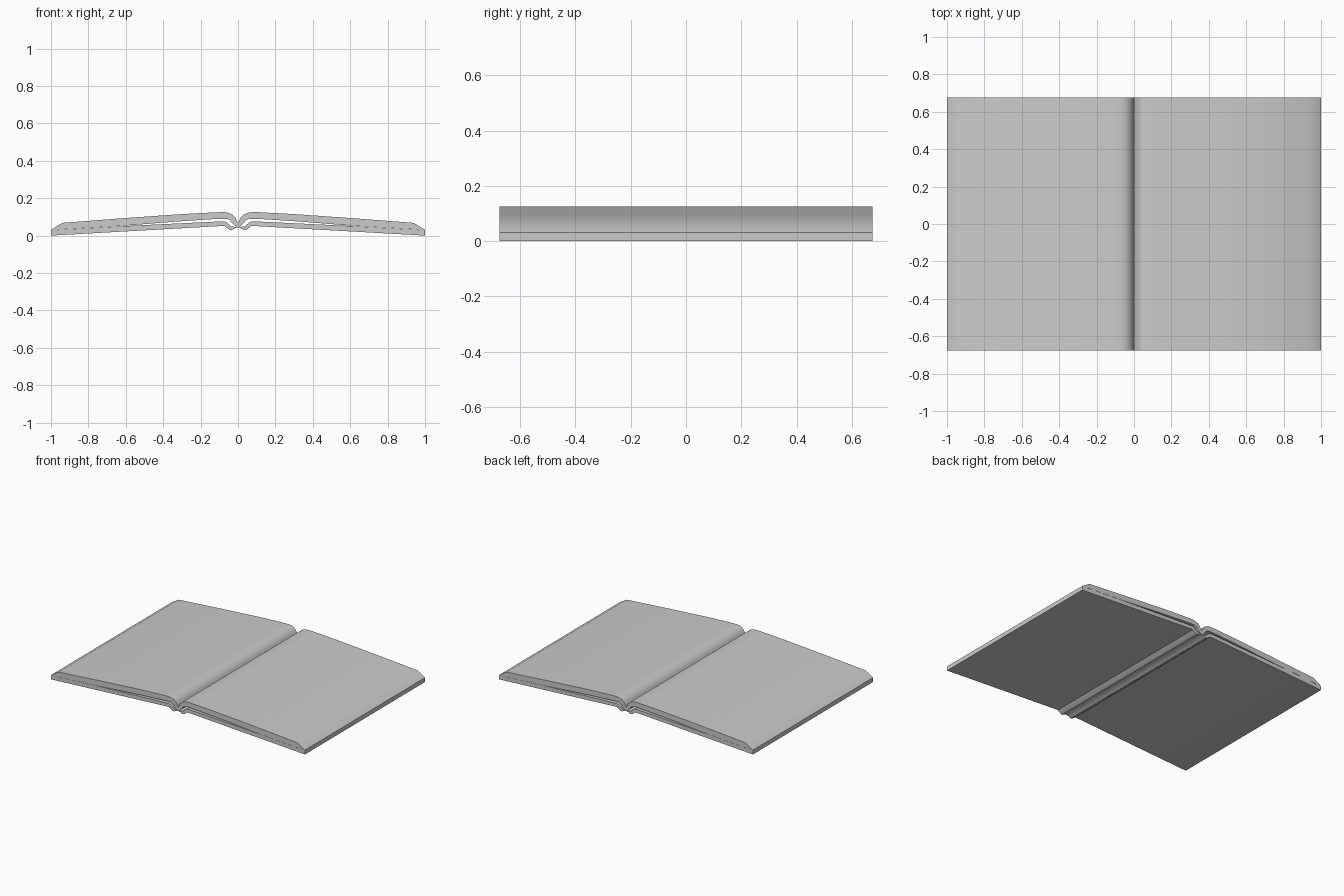
import bpy, bmesh, math

if "Cube" in bpy.data.objects:
    bpy.data.objects.remove(bpy.data.objects["Cube"])

HALF_DEPTH = 0.675


def extrude_profile(name, top, bottom):
    """Mirror half profiles (spine to edge) in x, then extrude along y."""
    full_top = [(-x, z) for x, z in reversed(top)] + top[1:]
    full_bottom = [(x, z) for x, z in reversed(bottom)] + [(-x, z) for x, z in bottom[1:]]
    outline = full_top + full_bottom
    bm = bmesh.new()
    front = [bm.verts.new((x, -HALF_DEPTH, z)) for x, z in outline]
    back = [bm.verts.new((x, HALF_DEPTH, z)) for x, z in outline]
    n = len(outline)
    caps = [bm.faces.new(front), bm.faces.new(back[::-1])]
    for i in range(n):
        j = (i + 1) % n
        bm.faces.new((front[i], back[i], back[j], front[j]))
    bmesh.ops.recalc_face_normals(bm, faces=bm.faces)
    bmesh.ops.triangulate(bm, faces=caps)
    mesh = bpy.data.meshes.new(name)
    bm.to_mesh(mesh)
    bm.free()
    obj = bpy.data.objects.new(name, mesh)
    bpy.context.collection.objects.link(obj)
    bpy.ops.object.select_all(action='DESELECT')
    obj.select_set(True)
    bpy.context.view_layer.objects.active = obj
    bpy.ops.object.shade_smooth_by_angle(angle=math.radians(28))
    return obj


# Open page block: curls into the gutter, bevelled at the outer edge
pages_top = [(0, .067), (.006, .081), (.016, .098), (.03, .112), (.048, .121),
             (.07, .125), (.11, .125), (.3, .115), (.6, .094), (.94, .068), (1, .031)]
pages_bottom = [(0, .046), (.014, .051), (.028, .064), (.042, .081), (.058, .090),
                (.1, .090), (.3, .077), (.65, .050), (.94, .033), (1, .029)]
extrude_profile("page_block", pages_top, pages_bottom)

# Cover: two sloping boards joined by a grooved spine
cover_top = [(0, .048), (.02, .047), (.038, .050), (.055, .066), (.068, .075),
             (.09, .076), (.3, .066), (.65, .049), (1, .029)]
cover_bottom = [(0, .043), (.02, .038), (.03, .031), (.044, .031), (.06, .041),
                (.072, .051), (.09, .051), (1, 0)]
extrude_profile("cover", cover_top, cover_bottom)
